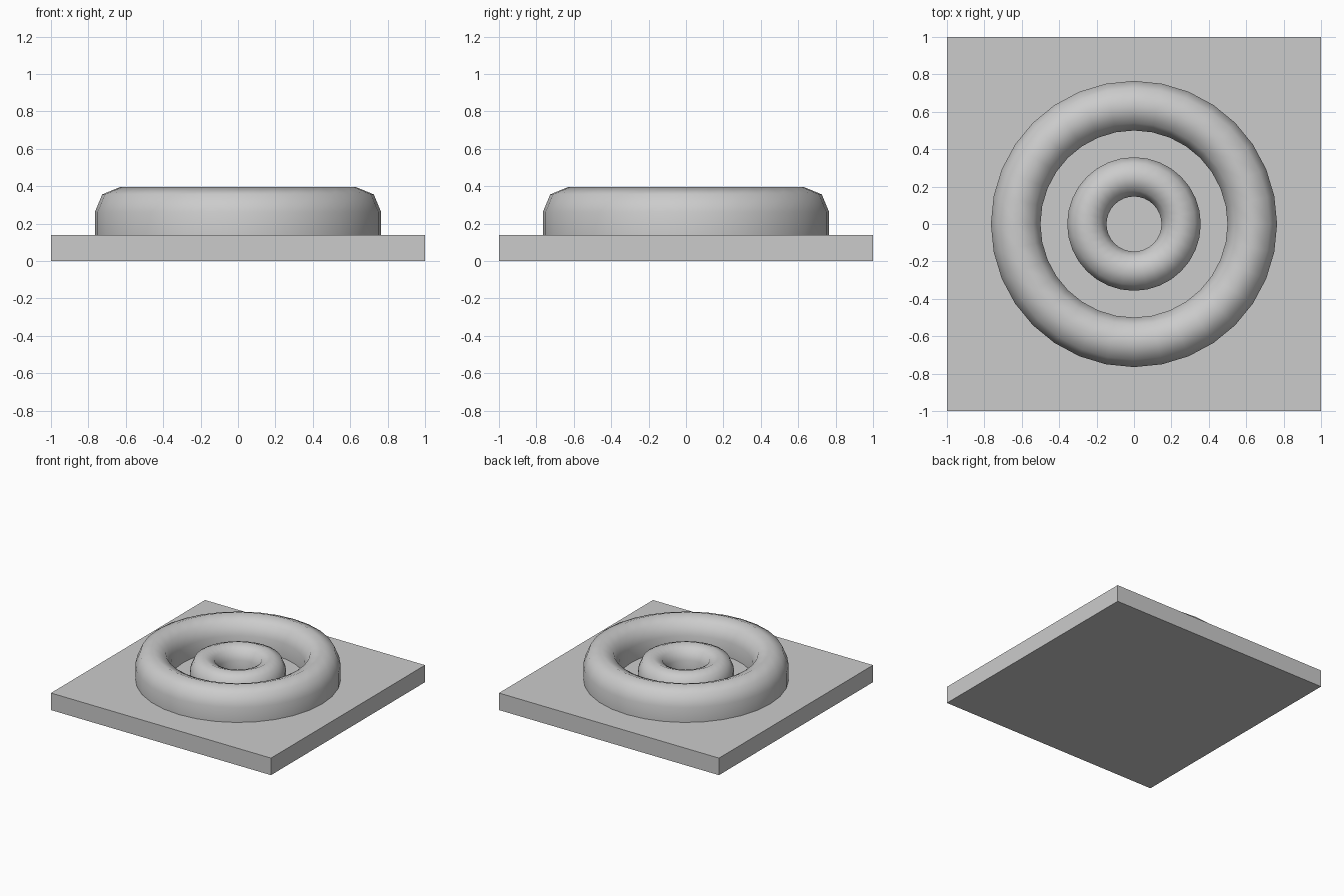
import bpy, bmesh, math

if "Cube" in bpy.data.objects:
    bpy.data.objects.remove(bpy.data.objects["Cube"])

BASE = 0.14


def ring(name, r_in, r_out, top, z_bottom=BASE, segs=32, arc=4):
    """Rounded ring: straight walls capped with a half-circle arc, lathed about z."""
    mid, rad = (r_in + r_out) / 2, (r_out - r_in) / 2
    profile = [(r_out, z_bottom)]
    for i in range(arc + 1):
        a = math.pi * i / arc
        profile.append((mid + rad * math.cos(a), top - rad + rad * math.sin(a)))
    profile.append((r_in, z_bottom))
    bm = bmesh.new()
    loops = [[bm.verts.new((r * math.cos(2 * math.pi * k / segs),
                            r * math.sin(2 * math.pi * k / segs), z))
              for k in range(segs)] for r, z in profile]
    n = len(loops)
    for j in range(n):
        a, b = loops[j], loops[(j + 1) % n]
        for k in range(segs):
            m = (k + 1) % segs
            bm.faces.new((a[k], a[m], b[m], b[k]))
    bmesh.ops.recalc_face_normals(bm, faces=bm.faces)
    mesh = bpy.data.meshes.new(name)
    bm.to_mesh(mesh)
    bm.free()
    obj = bpy.data.objects.new(name, mesh)
    bpy.context.collection.objects.link(obj)
    bpy.ops.object.select_all(action='DESELECT')
    obj.select_set(True)
    bpy.context.view_layer.objects.active = obj
    bpy.ops.object.shade_smooth_by_angle(angle=math.radians(60))
    return obj


# Square base plate
bpy.ops.mesh.primitive_cube_add(size=1, location=(0, 0, BASE / 2))
plate = bpy.context.object
plate.name = "base_plate"
plate.scale = (2, 2, BASE)
bpy.ops.object.transform_apply(location=True, scale=True)

# Concentric raised rings
ring("outer_ring", 0.50, 0.765, 0.395)
ring("inner_ring", 0.147, 0.357, 0.33)
